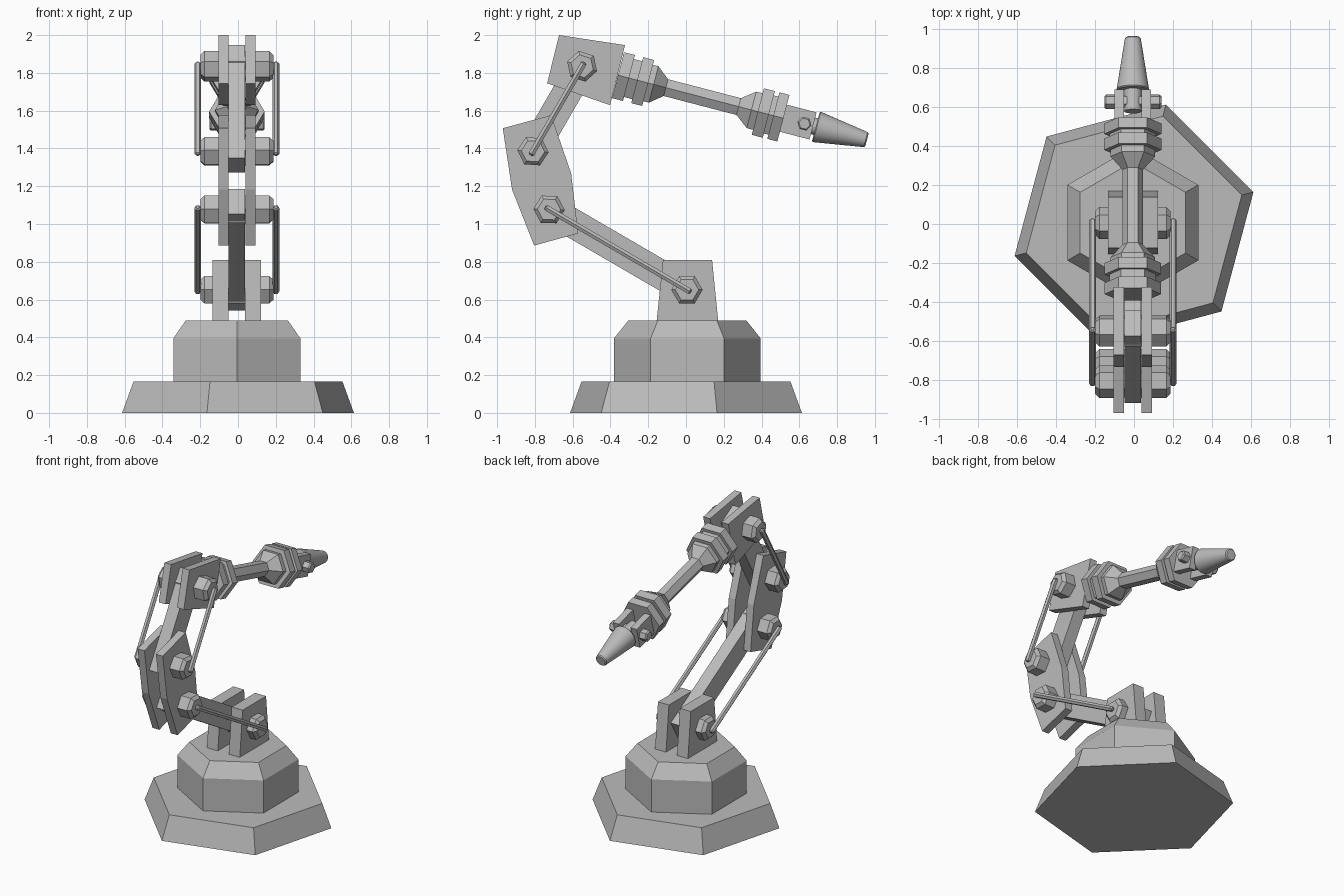
import bpy, bmesh, math
from mathutils import Vector

if "Cube" in bpy.data.objects:
    bpy.data.objects.remove(bpy.data.objects["Cube"])

CX = -0.006                       # arm centre plane
X = Vector((1, 0, 0))
grey = bpy.data.materials.new("light_grey")
grey.diffuse_color = (0.5, 0.5, 0.5, 1)
grey.use_nodes = True
grey.node_tree.nodes["Principled BSDF"].inputs["Base Color"].default_value = grey.diffuse_color


def finish(name, bm):
    bmesh.ops.recalc_face_normals(bm, faces=bm.faces)
    me = bpy.data.meshes.new(name)
    bm.to_mesh(me)
    bm.free()
    me.materials.append(grey)
    ob = bpy.data.objects.new(name, me)
    bpy.context.collection.objects.link(ob)
    return ob


def turned(name, origin, axis, ref, stations, n=6, phase=0.0):
    """Rings of n points at (distance, radius) along an axis, capped."""
    origin, axis, ref = Vector(origin), Vector(axis).normalized(), Vector(ref)
    side = axis.cross(ref)
    bm = bmesh.new()
    rings = []
    for s, r in stations:
        angles = [phase + 2 * math.pi * i / n for i in range(n)]
        rings.append([bm.verts.new(origin + axis * s + (ref * math.cos(a) + side * math.sin(a)) * r)
                      for a in angles])
    for a, b in zip(rings, rings[1:]):
        for i in range(n):
            j = (i + 1) % n
            bm.faces.new((a[i], a[j], b[j], b[i]))
    bm.faces.new(rings[0])
    bm.faces.new(rings[-1])
    return finish(name, bm)


def plate(name, outline, x0, x1):
    """Side outline of (y, z) points extruded from x0 to x1."""
    bm = bmesh.new()
    a = [bm.verts.new((CX + x0, y, z)) for y, z in outline]
    b = [bm.verts.new((CX + x1, y, z)) for y, z in outline]
    for i in range(len(a)):
        j = (i + 1) % len(a)
        bm.faces.new((a[i], a[j], b[j], b[i]))
    bm.faces.new(a)
    bm.faces.new(b)
    return finish(name, bm)


def plate_pair(name, outline, inner, outer):
    plate(name + "_left", outline, -outer, -inner)
    plate(name + "_right", outline, inner, outer)


def bar_outline(p, q, half, e):
    """Rectangle around the line p to q, overshooting by e."""
    p, q = Vector(p), Vector(q)
    d = (q - p).normalized()
    w = Vector((-d.y, d.x)) * half
    return [p - d * e - w, q + d * e - w, q + d * e + w, p - d * e + w]


# pivots (y, z)
base_pivot, elbow_low = (0.005, 0.652), (-0.725, 1.077)
elbow_high, head_pivot = (-0.81, 1.385), (-0.55, 1.835)

# base
turned("base_foot", (0, 0, 0), (0, 0, 1), X, [(0, 0.635), (0.165, 0.573)], 6, math.radians(15))
turned("base_turret", (CX, 0.007, 0), (0, 0, 1), X,
       [(0.165, 0.388), (0.395, 0.388), (0.49, 0.312)], 6, math.radians(30))
plate_pair("base_bracket", [(-0.155, 0.49), (0.17, 0.49), (0.138, 0.81), (-0.122, 0.81)], 0.043, 0.128)

# arm links and side plates
plate("lower_link", bar_outline(base_pivot, elbow_low, 0.077, 0.085), -0.043, 0.043)
plate("upper_link", bar_outline(elbow_high, head_pivot, 0.077, 0.085), -0.043, 0.043)
plate_pair("elbow_plate", [(-0.97, 1.507), (-0.714, 1.576), (-0.608, 1.268),
                           (-0.571, 0.95), (-0.804, 0.886), (-0.921, 1.183)], 0.045, 0.098)
plate_pair("head_plate", [(-0.672, 2.0), (-0.323, 1.947), (-0.402, 1.629), (-0.735, 1.745)], 0.045, 0.098)

# hexagonal pivot bolts
for name, (y, z), tilt in (("base_bolt", base_pivot, 0), ("elbow_low_bolt", elbow_low, -2),
                           ("elbow_high_bolt", elbow_high, -4), ("head_bolt", head_pivot, -18)):
    turned(name, (CX, y, z), X, (0, 1, 0),
           [(-0.193, 0.062), (-0.172, 0.083), (0.172, 0.083), (0.193, 0.062)], 6, math.radians(tilt))

# thin outer rods
for name, p, q in (("lower_rod", base_pivot, elbow_low), ("upper_rod", elbow_high, head_pivot)):
    d = Vector((0, q[0] - p[0], q[1] - p[1]))
    for label, side in (("left", -1), ("right", 1)):
        turned(f"{name}_{label}", (CX + side * 0.207, p[0], p[1]), d, X,
               [(-0.024, 0.008), (-0.016, 0.018), (d.length + 0.016, 0.018), (d.length + 0.024, 0.008)])

# forearm with collars at both ends
A = Vector((CX, -0.36, 1.788))
D = Vector((0, 0.968, -0.252)).normalized()
turned("forearm", A, D, X, [
    (0, 0.145), (0.06, 0.145), (0.06, 0.12), (0.105, 0.12), (0.105, 0.145), (0.165, 0.145),
    (0.165, 0.115), (0.195, 0.115), (0.262, 0.053), (0.66, 0.053), (0.73, 0.115), (0.765, 0.115),
    (0.765, 0.147), (0.825, 0.147), (0.825, 0.12), (0.85, 0.12), (0.85, 0.147), (0.905, 0.147)])

# wrist fork, bolt and nozzle
o = Vector((A.y, A.z))
d = Vector((D.y, D.z))
plate_pair("wrist_fork", bar_outline(o + d * 0.89, o + d * 1.067, 0.074, 0), 0.045, 0.093)
turned("wrist_bolt", A + D * 1.02, X, D,
       [(-0.146, 0.03), (-0.138, 0.038), (0.138, 0.038), (0.146, 0.03)])
stub = turned("nozzle_stub", A, D, X, [(0.97, 0.045), (1.09, 0.045)], 32)
nozzle = turned("nozzle", A, D, X,
                [(1.082, 0.078), (1.088, 0.083), (1.355, 0.041), (1.362, 0.034)], 32)

# smooth shading on the round parts
bpy.ops.object.select_all(action='DESELECT')
for ob in (stub, nozzle):
    ob.select_set(True)
bpy.context.view_layer.objects.active = nozzle
bpy.ops.object.shade_smooth_by_angle(angle=math.radians(30))
